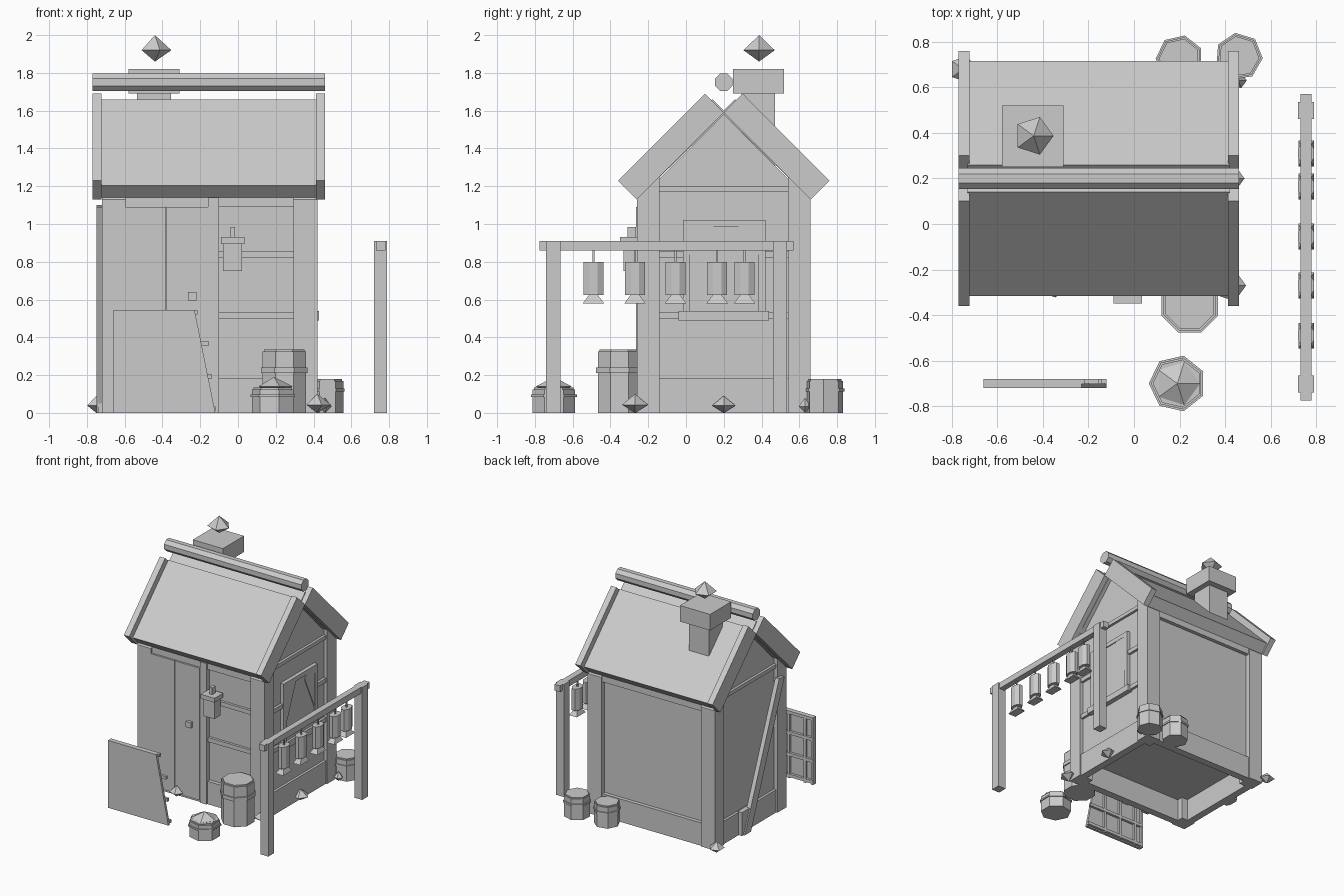
import bpy, bmesh, math
from mathutils import Vector, Matrix

old = bpy.data.objects.get("Cube")
if old:
    bpy.data.objects.remove(old, do_unlink=True)

grey = bpy.data.materials.new("plain_grey")
grey.use_nodes = True
grey.diffuse_color = (0.6, 0.6, 0.6, 1)
grey.node_tree.nodes["Principled BSDF"].inputs["Base Color"].default_value = (0.6, 0.6, 0.6, 1)

MID = 0.2  # depth of the ridge line


def finish(name, bm):
    bmesh.ops.recalc_face_normals(bm, faces=bm.faces)
    mesh = bpy.data.meshes.new(name)
    bm.to_mesh(mesh)
    bm.free()
    mesh.materials.append(grey)
    ob = bpy.data.objects.new(name, mesh)
    bpy.context.collection.objects.link(ob)
    return ob


def box(name, x0, x1, y0, y1, z0, z1):
    bm = bmesh.new()
    size = Matrix.Diagonal((x1 - x0, y1 - y0, z1 - z0, 1))
    place = Matrix.Translation(((x0 + x1) / 2, (y0 + y1) / 2, (z0 + z1) / 2))
    bmesh.ops.create_cube(bm, size=1, matrix=place @ size)
    return finish(name, bm)


def prism(name, points, axis, a, b):
    """Extrude a profile of (y, z) along x, or of (x, z) along y."""
    bm = bmesh.new()
    put = (lambda p: (a, p[0], p[1])) if axis == "x" else (lambda p: (p[0], a, p[1]))
    face = bm.faces.new([bm.verts.new(put(p)) for p in points])
    ext = bmesh.ops.extrude_face_region(bm, geom=[face])
    step = Vector((b - a, 0, 0)) if axis == "x" else Vector((0, b - a, 0))
    bmesh.ops.translate(bm, vec=step, verts=[v for v in ext["geom"] if isinstance(v, bmesh.types.BMVert)])
    return finish(name, bm)


def cone(name, x, y, z0, z1, r0, r1, sides, turn=0, sx=1):
    bm = bmesh.new()
    place = (Matrix.Translation((x, y, (z0 + z1) / 2)) @ Matrix.Diagonal((sx, 1, 1, 1))
             @ Matrix.Rotation(turn, 4, "Z"))
    bmesh.ops.create_cone(bm, cap_ends=True, segments=sides, radius1=r0, radius2=r1,
                          depth=z1 - z0, matrix=place)
    return finish(name, bm)


def crystal(name, x, y, z0, z1, r, waist=0.43):
    """Five-sided double pyramid."""
    bm = bmesh.new()
    zm = z0 + (z1 - z0) * waist
    ring = [bm.verts.new((x + r * math.cos(i * math.tau / 5), y + r * math.sin(i * math.tau / 5), zm))
            for i in range(5)]
    for z in (z0, z1):
        tip = bm.verts.new((x, y, z))
        for i in range(5):
            bm.faces.new((ring[i], ring[(i + 1) % 5], tip))
    return finish(name, bm)


def mirrored(points):
    return [(2 * MID - y, z) for y, z in points]


# Walls and gable
box("wall_core", -0.69, 0.39, -0.22, 0.62, 0.18, 1.14)
prism("gable", [(-0.22, 1.12), (0.62, 1.12), (0.62, 1.16), (MID, 1.58), (-0.22, 1.16)], "x", -0.69, 0.39)

# Corner posts, tops cut to the roof slope
post = [(-0.26, 0), (-0.14, 0), (-0.14, 1.25), (-0.26, 1.13)]
for side, x0 in (("left", 0.295), ("right", -0.72)):
    prism("front_post_" + side, post, "x", x0, x0 + 0.125)
    prism("back_post_" + side, mirrored(post), "x", x0, x0 + 0.125)

# Sills and top beams
for side, x0 in (("right", -0.71), ("left", 0.35)):
    box("side_sill_" + side, x0, x0 + 0.06, -0.2, 0.6, 0, 0.185)
    box("side_top_beam_" + side, x0, x0 + 0.06, -0.16, 0.56, 1.17, 1.2)
for side, y0 in (("front", -0.25), ("back", 0.59)):
    box(side + "_sill", -0.65, 0.35, y0, y0 + 0.06, 0, 0.185)
    box(side + "_top_beam", -0.65, 0.35, y0, y0 + 0.06, 1.09, 1.14)

# Door and front rails
for i, (x0, x1) in enumerate(((-0.6, -0.382), (-0.378, -0.16))):
    box("door_plank_%d" % i, x0, x1, -0.265, -0.21, 0.02, 1.09)
box("door_knob", -0.265, -0.22, -0.29, -0.26, 0.595, 0.64)
box("door_jamb", -0.16, -0.1, -0.26, -0.21, 0, 1.14)
for z in (0.5, 0.82):
    box("front_rail", -0.1, 0.3, -0.24, -0.21, z, z + 0.035)
    box("side_rail", 0.38, 0.41, -0.14, 0.54, z, z + 0.035)

# Wall lantern
box("wall_lantern_body", -0.08, 0.02, -0.33, -0.25, 0.75, 0.9)
box("wall_lantern_cap", -0.09, 0.035, -0.35, -0.24, 0.895, 0.93)
box("wall_lantern_hook", -0.04, -0.015, -0.31, -0.265, 0.93, 0.985)

# Side window with broken panes
box("window_pane", 0.38, 0.412, 0, 0.41, 0.53, 1.0)
for y in (-0.015, 0.385):
    box("window_stile", 0.38, 0.42, y, y + 0.035, 0.53, 1.02)
box("window_head", 0.38, 0.42, 0, 0.41, 0.985, 1.02)
box("window_sill", 0.38, 0.43, -0.04, 0.44, 0.49, 0.54)
prism("pane_shard_front", [(0.02, 0.985), (0.147, 0.985), (0.025, 0.69)], "x", 0.41, 0.418)
prism("pane_shard_back", [(0.26, 0.95), (0.28, 0.985), (0.385, 0.985), (0.38, 0.69)], "x", 0.41, 0.418)

# Leaning plank on the far side
prism("leaning_plank", [(0.32, 0), (0.24, 0), (-0.19, 1.09), (-0.12, 1.1)], "x", -0.75, -0.715)
box("plank_foot", -0.74, -0.7, 0.22, 0.34, 0, 0.19)

# Roof: panels, raised verge boards, ridge log
panel = [(-0.315, 1.205), (0.14, 1.66), (0.2, 1.6), (0.2, 1.58), (-0.25, 1.14)]
board = [(-0.36, 1.23), (0.1, 1.69), (0.2, 1.59), (-0.26, 1.13)]
for side, flip in (("front", lambda p: p), ("back", mirrored)):
    prism(side + "_roof_panel", flip(panel), "x", -0.73, 0.42)
    for end, x0 in (("right", -0.77), ("left", 0.412)):
        prism("%s_verge_board_%s" % (side, end), flip(board), "x", x0, x0 + 0.048)
log = [(MID + 0.05 * math.cos((i + 0.5) * math.tau / 8), 1.75 + 0.05 * math.sin((i + 0.5) * math.tau / 8))
       for i in range(8)]
prism("ridge_log", log, "x", -0.77, 0.46)

# Chimney
box("chimney_shaft", -0.535, -0.355, 0.295, 0.47, 1.25, 1.7)
box("chimney_cap", -0.58, -0.31, 0.25, 0.52, 1.69, 1.82)
crystal("chimney_crystal", -0.44, 0.387, 1.86, 2.0, 0.087)

# Lantern rack
for name, y in (("front", -0.74), ("back", 0.46)):
    box("rack_post_" + name, 0.72, 0.79, y, y + 0.075, 0, 0.91)
box("rack_beam", 0.73, 0.78, -0.775, 0.57, 0.86, 0.91)
for y in (-0.49, -0.27, -0.055, 0.165, 0.31):
    box("lantern_string", 0.75, 0.76, y - 0.005, y + 0.005, 0.79, 0.87)
    cone("hanging_lantern", 0.755, y, 0.625, 0.8, 0.057, 0.057, 8, math.pi / 8, 0.65)
    cone("lantern_skirt", 0.755, y, 0.58, 0.627, 0.08, 0.03, 4, math.pi / 4, 0.6)

# Broken shutter standing in front
prism("shutter_sheet", [(-0.66, 0), (-0.12, 0), (-0.23, 0.545), (-0.66, 0.545)], "y", -0.72, -0.7)
for z, x1 in ((0.01, -0.12), (0.18, -0.14), (0.355, -0.155), (0.52, -0.215)):
    box("shutter_rail", -0.66, x1, -0.702, -0.68, z, z + 0.025)
for x in (-0.66, -0.595, -0.45, -0.3):
    box("shutter_batten", x, x + 0.02, -0.702, -0.682, 0, 0.54)


# Barrels
def barrel(name, x, y, r, h, sides, turn):
    cone(name + "_body", x, y, 0, h - 0.01, r * 0.93, r * 0.93, sides, turn)
    cone(name + "_lid", x, y, h - 0.01, h, r * 0.86, r * 0.86, sides, turn)
    cone(name + "_hoop", x, y, h * 0.63, h * 0.72, r, r, sides, turn)


barrel("tall_barrel", 0.245, -0.352, 0.134, 0.335, 8, math.pi / 8)
barrel("front_tub", 0.19, -0.7, 0.125, 0.135, 7, math.pi / 2)
barrel("back_tub_a", 0.2, 0.725, 0.105, 0.18, 7, math.pi / 2)
barrel("back_tub_b", 0.46, 0.735, 0.105, 0.18, 7, math.pi / 3)
crystal("tub_crystal", 0.19, -0.7, 0.09, 0.19, 0.1, 0.5)

# Ground crystals
for x, y, h, r in ((0.42, -0.27, 0.1, 0.072), (0.42, MID, 0.09, 0.065), (0.46, 0.63, 0.08, 0.035),
                   (-0.75, 0.68, 0.09, 0.06), (-0.36, -0.27, 0.09, 0.055)):
    crystal("ground_crystal", x, y, 0, h, r)
